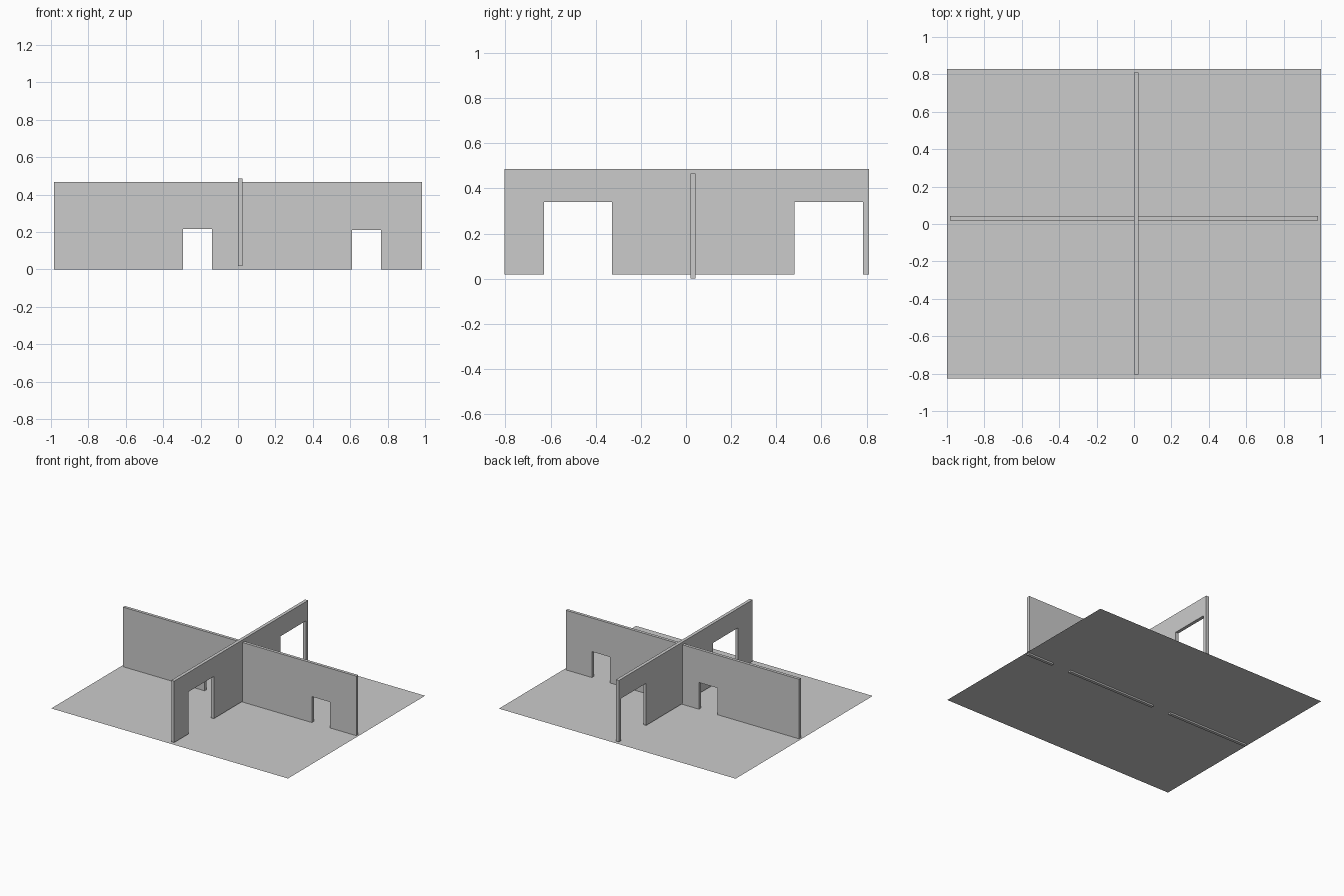
import bpy, bmesh
from mathutils import Vector

if "Cube" in bpy.data.objects:
    bpy.data.objects.remove(bpy.data.objects["Cube"])


def wall(name, along, start, end, bottom, top, near, far, doors):
    """Extruded wall outline with door notches (left, right, head height)."""
    outline = [(start, top), (start, bottom)]
    for left, right, head in doors:
        outline += [(left, bottom), (left, head), (right, head), (right, bottom)]
    outline += [(end, bottom), (end, top)]
    place = (lambda u, z: (u, near, z)) if along == 'X' else (lambda u, z: (near, u, z))
    depth = far - near
    offset = Vector((0, depth, 0)) if along == 'X' else Vector((depth, 0, 0))

    bm = bmesh.new()
    face = bm.faces.new([bm.verts.new(place(u, z)) for u, z in outline])
    extruded = bmesh.ops.extrude_face_region(bm, geom=[face], use_keep_orig=True)
    verts = [g for g in extruded['geom'] if isinstance(g, bmesh.types.BMVert)]
    bmesh.ops.translate(bm, verts=verts, vec=offset)
    bmesh.ops.recalc_face_normals(bm, faces=bm.faces)
    mesh = bpy.data.meshes.new(name)
    bm.to_mesh(mesh)
    bm.free()
    obj = bpy.data.objects.new(name, mesh)
    bpy.context.collection.objects.link(obj)
    return obj


# Floor: single flat sheet
bpy.ops.mesh.primitive_plane_add(size=1, location=(0, 0.002, 0.012))
floor = bpy.context.object
floor.name = "floor"
floor.scale = (2.0, 1.654, 1)

# Long partition with two small doorways
wall("long_wall", 'X', -0.985, 0.985, 0.0, 0.467, 0.02, 0.043,
     [(-0.295, -0.14, 0.216), (0.61, 0.765, 0.21)])

# Cross partition with two wide doorways
wall("cross_wall", 'Y', -0.805, 0.81, 0.018, 0.487, 0.0, 0.025,
     [(-0.63, -0.327, 0.34), (0.48, 0.783, 0.34)])
